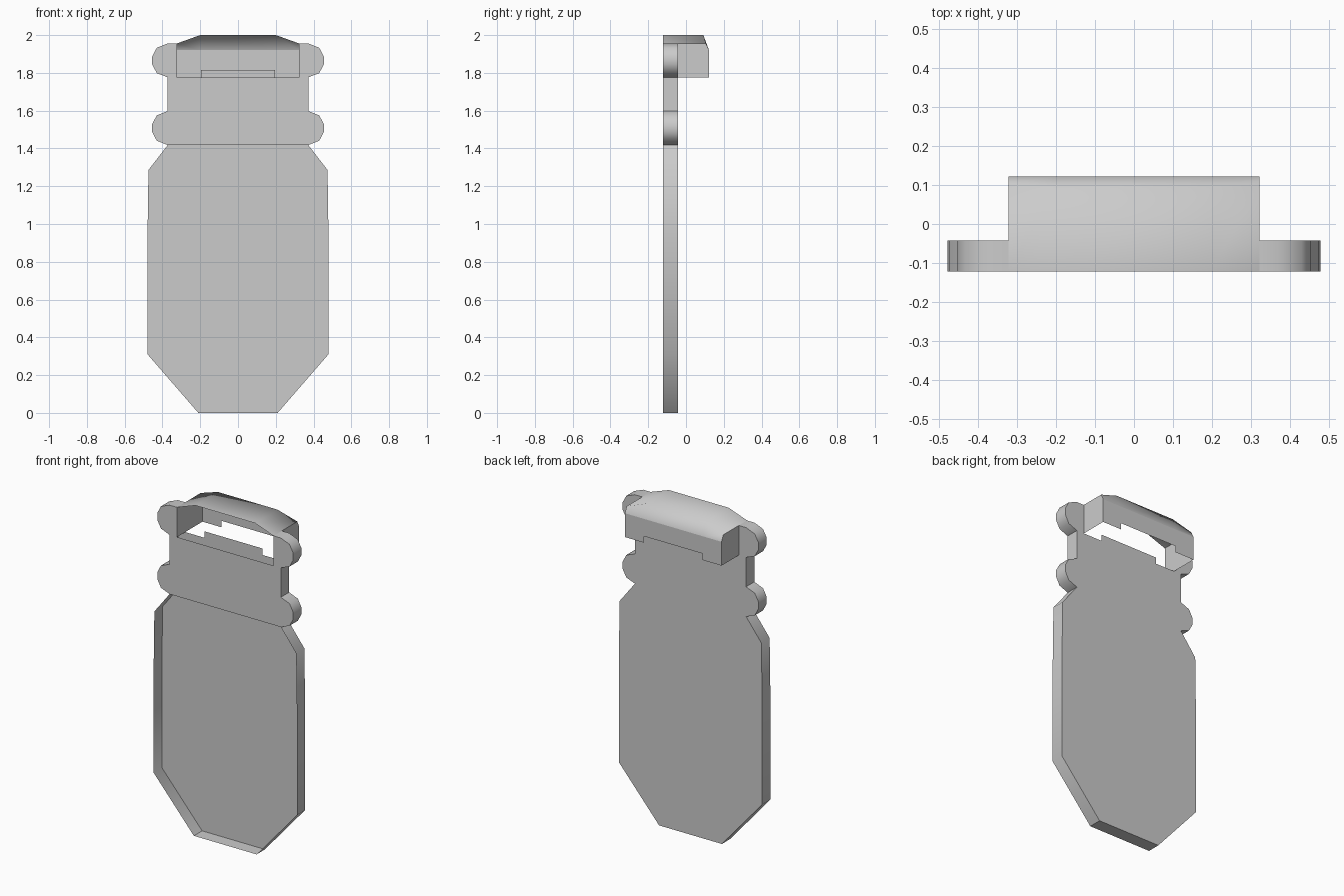
import bpy, bmesh, math

if "Cube" in bpy.data.objects:
    bpy.data.objects.remove(bpy.data.objects["Cube"])

FRONT, SHEET, BACK = -0.122, -0.043, 0.122   # depth planes
WIN_X, WIN_Z = 0.323, 1.776                  # window half width and sill
TAB_X, TAB_Z = 0.195, 1.815                  # tab left in the rear sheet
EDGE_Z = 1.956


def finish(name, bm, angle):
    bmesh.ops.remove_doubles(bm, verts=bm.verts, dist=1e-5)
    bmesh.ops.recalc_face_normals(bm, faces=bm.faces)
    mesh = bpy.data.meshes.new(name)
    bm.to_mesh(mesh)
    bm.free()
    ob = bpy.data.objects.new(name, mesh)
    bpy.context.collection.objects.link(ob)
    bpy.ops.object.select_all(action='DESELECT')
    ob.select_set(True)
    bpy.context.view_layer.objects.active = ob
    bpy.ops.object.shade_smooth_by_angle(angle=math.radians(angle))
    return ob


def face(bm, pts):
    return bm.faces.new([bm.verts.new(p) for p in pts])


def mirrored(half):
    """Right-hand half profile followed by its mirror image."""
    return half + [(-x, z) for x, z in reversed(half)]


def lobe(z):
    """Rounded ear on the right edge, centred at height z."""
    return [(0.372, z - 0.09), (0.43, z - 0.067), (0.454, z - 0.022),
            (0.454, z + 0.022), (0.43, z + 0.067), (0.372, z + 0.09)]


# Tag shell: rear sheet, rim, and a front sheet on the upper half only
body = [(0.21, 0), (0.479, 0.31), (0.479, 0.94), (0.474, 1.286)]
upper = lobe(1.508) + lobe(1.866) + [(WIN_X, EDGE_Z)]
sill = [(WIN_X, WIN_Z)]
tab = [(TAB_X, WIN_Z), (TAB_X, TAB_Z)]

bm = bmesh.new()
face(bm, [(x, SHEET, z) for x, z in mirrored(body + upper + sill + tab)])
face(bm, [(x, FRONT, z) for x, z in mirrored(upper + sill)])
rim = body + upper
for s in (1, -1):
    for (x0, z0), (x1, z1) in zip(rim, rim[1:]):
        face(bm, [(s * x0, FRONT, z0), (s * x1, FRONT, z1),
                  (s * x1, SHEET, z1), (s * x0, SHEET, z0)])
bx, bz = body[0]
face(bm, [(-bx, FRONT, bz), (bx, FRONT, bz), (bx, SHEET, bz), (-bx, SHEET, bz)])
finish("tag_shell", bm, 45)

# Strap loop: two side walls and a notched rear wall, open below
ROOF_BACK = 1.92
bm = bmesh.new()
for s in (1, -1):
    x = s * WIN_X
    face(bm, [(x, FRONT, WIN_Z), (x, BACK, WIN_Z), (x, BACK, ROOF_BACK),
              (x, 0.105, EDGE_Z), (x, FRONT, EDGE_Z)])
face(bm, [(x, BACK, z) for x, z in mirrored(
    [(WIN_X, ROOF_BACK), (WIN_X, WIN_Z)] + tab)])
finish("loop_walls", bm, 30)

# Loop roof: flat crown with sloped sides and a steep rear slope
bm = bmesh.new()
cols = [(-WIN_X, EDGE_Z, 0.105), (-0.2, 2.0, 0.092),
        (0.2, 2.0, 0.092), (WIN_X, EDGE_Z, 0.105)]
for (x0, z0, y0), (x1, z1, y1) in zip(cols, cols[1:]):
    face(bm, [(x0, FRONT, z0), (x1, FRONT, z1), (x1, y1, z1), (x0, y0, z0)])
    face(bm, [(x0, y0, z0), (x1, y1, z1), (x1, BACK, ROOF_BACK), (x0, BACK, ROOF_BACK)])
finish("loop_roof", bm, 80)
